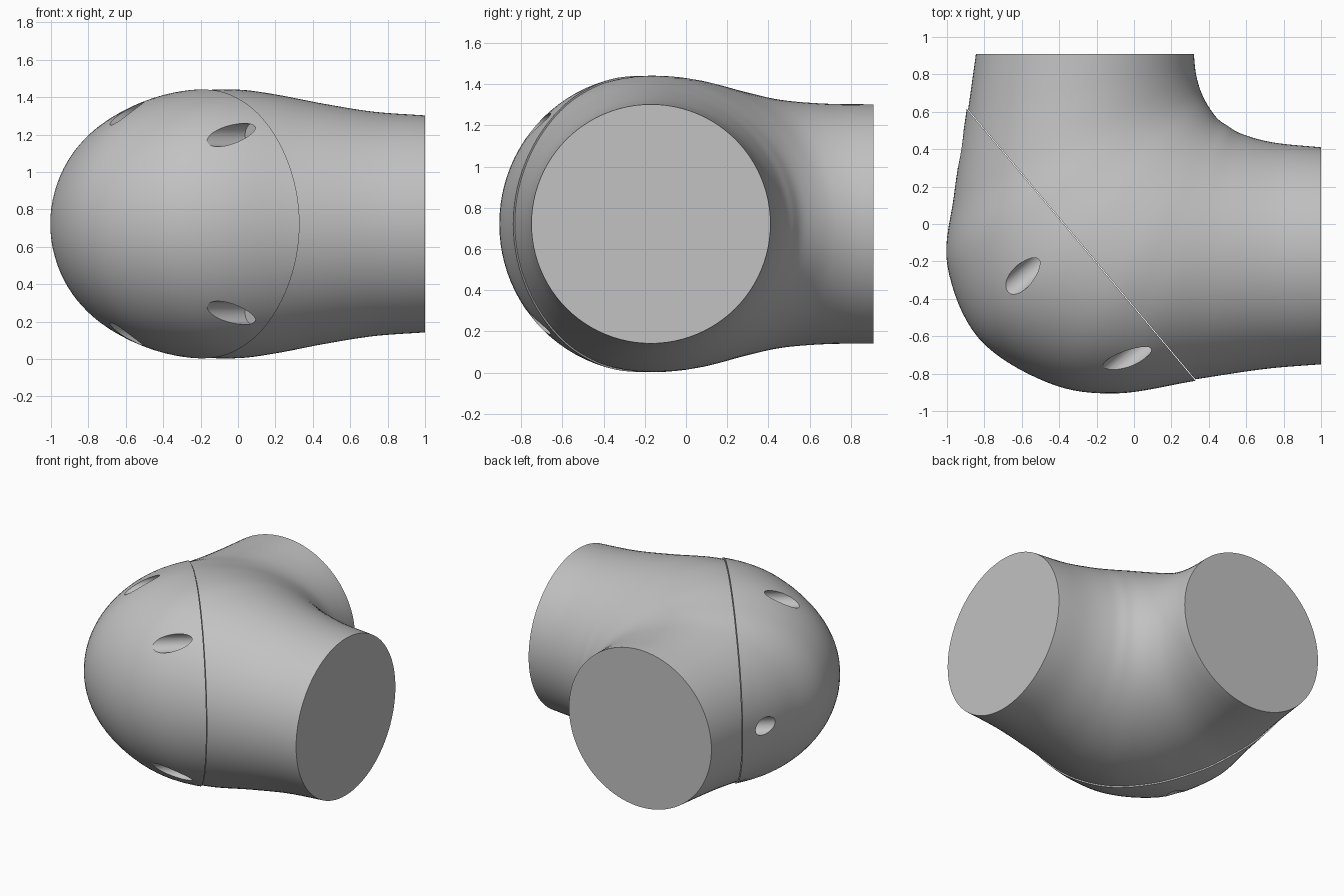
import bpy, bmesh, math
from mathutils import Vector

if "Cube" in bpy.data.objects:
    bpy.data.objects.remove(bpy.data.objects["Cube"], do_unlink=True)

grey = bpy.data.materials.new("plain grey")
grey.use_nodes = True
colour = (0.54, 0.54, 0.54, 1)
grey.diffuse_color = colour
grey.node_tree.nodes["Principled BSDF"].inputs["Base Color"].default_value = colour

MID = 0.722                              # height of the pipe axes
SEAM = Vector((-0.28, -0.115, MID))      # point on the joint between body and cap
AXIS = Vector((0.765, 0.644, 0)).normalized()    # direction into the body
ALONG = Vector((AXIS.y, -AXIS.x, 0))
EGG = 0.05                               # sections are fuller on the outside of the bend

# Stations round the bend: outer x, y, inner x, y, half height
STATIONS = [
    (1, -0.75, 1, 0.41, 0.58),
    (0.7, -0.775, 0.75, 0.435, 0.6),
    (0.33, -0.83, 0.58, 0.48, 0.643),
    (-0.1, -0.898, 0.5, 0.525, 0.692),
    (-0.46, -0.84, 0.45, 0.56, 0.718),
    (-0.825, -0.605, 0.41, 0.61, 0.704),
    (-0.99, -0.22, 0.375, 0.67, 0.65),
    (-0.955, 0.15, 0.35, 0.73, 0.604),
    (-0.9, 0.52, 0.33, 0.81, 0.584),
    (-0.845, 0.91, 0.32, 0.91, 0.58),
]


def smooth_stations(rows, steps):
    """Catmull-Rom interpolation through the stations."""
    pts = [Vector(r) for r in rows]
    pts = [2 * pts[0] - pts[1]] + pts + [2 * pts[-1] - pts[-2]]
    out = []
    for a, b, c, d in zip(pts, pts[1:], pts[2:], pts[3:]):
        for i in range(steps):
            t = i / steps
            out.append(0.5 * (2 * b + (c - a) * t + (2 * a - 5 * b + 4 * c - d) * t ** 2
                              + (3 * b - a - 3 * c + d) * t ** 3))
    return out + [pts[-2]]


def make_elbow(name, keep_cap, swell, gap, sides=96):
    bm = bmesh.new()
    rings = []
    sections = smooth_stations(STATIONS, 8)
    for n, (ox, oy, ix, iy, h) in enumerate(sections):
        outer, inner = Vector((ox, oy, MID)), Vector((ix, iy, MID))
        centre, arm = (outer + inner) / 2, (outer - inner) / 2
        egg = EGG * math.sin(math.pi * n / (len(sections) - 1)) ** 2
        ring = []
        for k in range(sides):
            a = math.tau * k / sides
            rise = h * math.sin(a) * (1 + egg * math.cos(a))
            ring.append(bm.verts.new(centre + arm * math.cos(a) + Vector((0, 0, rise))))
        rings.append(ring)
    for r, s in zip(rings, rings[1:]):
        for k in range(sides):
            j = (k + 1) % sides
            bm.faces.new((r[k], r[j], s[j], s[k]))
    bm.faces.new(rings[0])
    bm.faces.new(rings[-1])
    bmesh.ops.recalc_face_normals(bm, faces=bm.faces)
    bm.normal_update()
    for v in bm.verts:
        if keep_cap:
            v.co += v.normal * swell
    # Cut at the joint and close the cut
    cut = bmesh.ops.bisect_plane(bm, geom=bm.verts[:] + bm.edges[:] + bm.faces[:],
                                 plane_co=SEAM + AXIS * gap, plane_no=AXIS,
                                 clear_outer=keep_cap, clear_inner=not keep_cap)
    rim = [e for e in cut["geom_cut"] if isinstance(e, bmesh.types.BMEdge)]
    bmesh.ops.contextual_create(bm, geom=rim)
    bmesh.ops.recalc_face_normals(bm, faces=bm.faces)
    mesh = bpy.data.meshes.new(name)
    bm.to_mesh(mesh)
    bm.free()
    mesh.materials.append(grey)
    ob = bpy.data.objects.new(name, mesh)
    bpy.context.collection.objects.link(ob)
    return ob


def activate(ob):
    bpy.ops.object.select_all(action='DESELECT')
    ob.select_set(True)
    bpy.context.view_layer.objects.active = ob


# The body stops a hair short of the cap, so that the joint shows
body = make_elbow("elbow_body", False, 0, 0.004)
cap = make_elbow("end_cap", True, 0.008, 0)

# Five bolt holes sunk into the cap, parallel to its axis
for along, height in [(0.525, 0.475), (0.525, -0.475), (-0.17, 0.59), (-0.17, -0.59), (-0.9, 0)]:
    bottom = AXIS * -0.34 + ALONG * along + Vector((0, 0, MID + height))
    bpy.ops.mesh.primitive_cylinder_add(vertices=40, radius=0.062, depth=1,
                                        location=bottom - AXIS * 0.5,
                                        rotation=AXIS.to_track_quat('Z', 'Y').to_euler())
    cutter = bpy.context.object
    cutter.name = "bolt_hole_cutter"
    cutter.hide_render = True
    cutter.data.materials.append(grey)
    mod = cap.modifiers.new("bolt_hole", 'BOOLEAN')
    mod.operation, mod.solver, mod.object = 'DIFFERENCE', 'EXACT', cutter
    activate(cap)
    bpy.ops.object.modifier_apply(modifier=mod.name)
    bpy.data.objects.remove(cutter, do_unlink=True)

for ob in (body, cap):
    activate(ob)
    bpy.ops.object.shade_smooth_by_angle(angle=math.radians(30))
